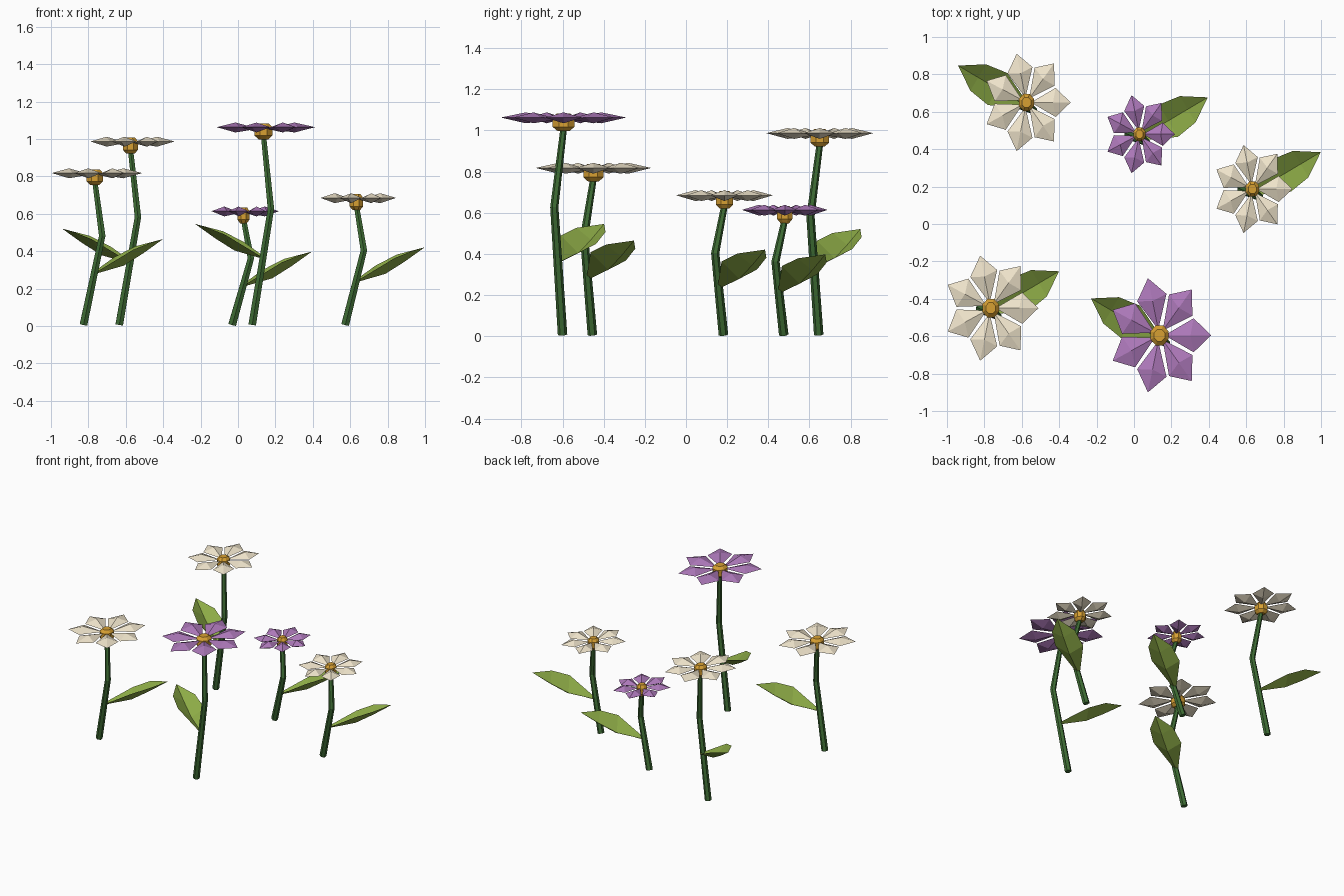
import bpy, math
from mathutils import Vector

if "Cube" in bpy.data.objects:
    bpy.data.objects.remove(bpy.data.objects["Cube"])


def material(name, rgb):
    m = bpy.data.materials.new(name)
    m.diffuse_color = (*rgb, 1)
    m.use_nodes = True
    m.node_tree.nodes["Principled BSDF"].inputs["Base Color"].default_value = m.diffuse_color
    return m


STEM = material("stem_green", (0.048, 0.15, 0.034))
LEAF = material("leaf_green", (0.262, 0.402, 0.061))
CREAM = material("petal_cream", (0.87, 0.78, 0.60))
PURPLE = material("petal_purple", (0.42, 0.19, 0.49))
GOLD = material("center_gold", (0.68, 0.35, 0.032))
SQUASH = 0.885  # heads are narrower in x than in y


def add(name, verts, faces, mat):
    me = bpy.data.meshes.new(name)
    me.from_pydata([tuple(v) for v in verts], [], faces)
    me.materials.append(mat)
    me.update()
    ob = bpy.data.objects.new(name, me)
    bpy.context.collection.objects.link(ob)
    return ob


def loft(name, rings, mat):
    """Skin equal-sized rings and cap both ends."""
    n = len(rings[0])
    verts = [v for r in rings for v in r]
    faces = [(k * n + i, k * n + (i + 1) % n, (k + 1) * n + (i + 1) % n, (k + 1) * n + i)
             for k in range(len(rings) - 1) for i in range(n)]
    faces.append(tuple(reversed(range(n))))
    faces.append(tuple(range(len(verts) - n, len(verts))))
    return add(name, verts, faces, mat)


def circle(c, r, n, sx=1, tilt=(0, 0)):
    """Ring that follows the lean (dx/dz, dy/dz) of a path."""
    out = []
    for i in range(n):
        a = 2 * math.pi * (i + 0.5) / n
        x, y = r * sx * math.cos(a), r * math.sin(a)
        out.append(Vector(c) + Vector((x, y, -tilt[0] * x - tilt[1] * y)))
    return out


def stem(tag, x, y, h):
    k = 0.59 * h
    loft("stem_" + tag, [
        circle((x - 0.06, y - 0.005, 0.007), 0.023, 6, 1, (0.1 / k, -0.04 / k)),
        circle((x + 0.04, y - 0.045, k), 0.020, 6),
        circle((x, y + 0.002, h - 0.04), 0.016, 6)], STEM)


def center(tag, x, y, h, r):
    prof = [(-0.065, 0.55), (-0.045, 1), (0, 1), (0.02, 0.6)]
    loft("flower_center_" + tag,
         [circle((x, y, h + z), 0.185 * r * s, 8, SQUASH) for z, s in prof], GOLD)


def petals(tag, x, y, h, r, mat):
    # each petal is a flat faceted kite: base, two corners, tip, upper and lower ridge points
    kite = [(0.1, 0, -0.008), (0.66, -0.29, 0), (1, 0, 0), (0.66, 0.29, 0),
            (0.6, 0, 0.025), (0.6, 0, -0.028)]
    verts, faces = [], []
    for p in range(7):
        a, o = 2 * math.pi * p / 7, len(verts)
        ca, sa = math.cos(a), math.sin(a)
        verts += [(x + SQUASH * r * (u * ca - v * sa), y + r * (u * sa + v * ca), h + z)
                  for u, v, z in kite]
        for i in range(4):
            j = (i + 1) % 4
            faces += [(o + i, o + j, o + 4), (o + j, o + i, o + 5)]
    add("petals_" + tag, verts, faces, mat)


def leaf(tag, x, y, h, side):
    # rows along the leaf: distance, half width, left z, midrib z, right z
    rows = [(0, 0.015, 0.01, 0, 0.01), (0.18, 0.10, 0.09, 0.045, 0.13),
            (0.30, 0.082, 0.148, 0.11, 0.168)]
    a = math.radians(30.7)
    ca, sa = math.cos(a), math.sin(a)
    z0 = 0.33 * h + 0.008
    verts = []

    def put(s, n, z):
        verts.append((x + side * (s * ca - n * sa), y - 0.02 + s * sa + n * ca, z0 + z))

    for s, w, zl, zm, zr in rows:
        put(s, w, zl)
        put(s, 0, zm)
        put(s, -w, zr)
    put(0.425, 0, 0.187)
    faces = [(k * 3 + i, k * 3 + i + 1, k * 3 + i + 4, k * 3 + i + 3)
             for k in range(2) for i in range(2)] + [(6, 7, 9), (7, 8, 9)]
    if side < 0:
        faces = [f[::-1] for f in faces]
    add("leaf_" + tag, verts, faces, LEAF)


# x, y, head height, petal length, leaf side, petal colour
flowers = [
    ("back_left", -0.575, 0.65, 0.987, 0.267, -1, CREAM),
    ("back_middle", 0.029, 0.48, 0.614, 0.214, 1, PURPLE),
    ("right", 0.633, 0.187, 0.685, 0.241, 1, CREAM),
    ("front_left", -0.766, -0.45, 0.818, 0.288, 1, CREAM),
    ("front_middle", 0.136, -0.595, 1.063, 0.313, -1, PURPLE),
]
for tag, x, y, h, r, side, mat in flowers:
    stem(tag, x, y, h)
    center(tag, x, y, h, r)
    petals(tag, x, y, h, r, mat)
    leaf(tag, x, y, h, side)
